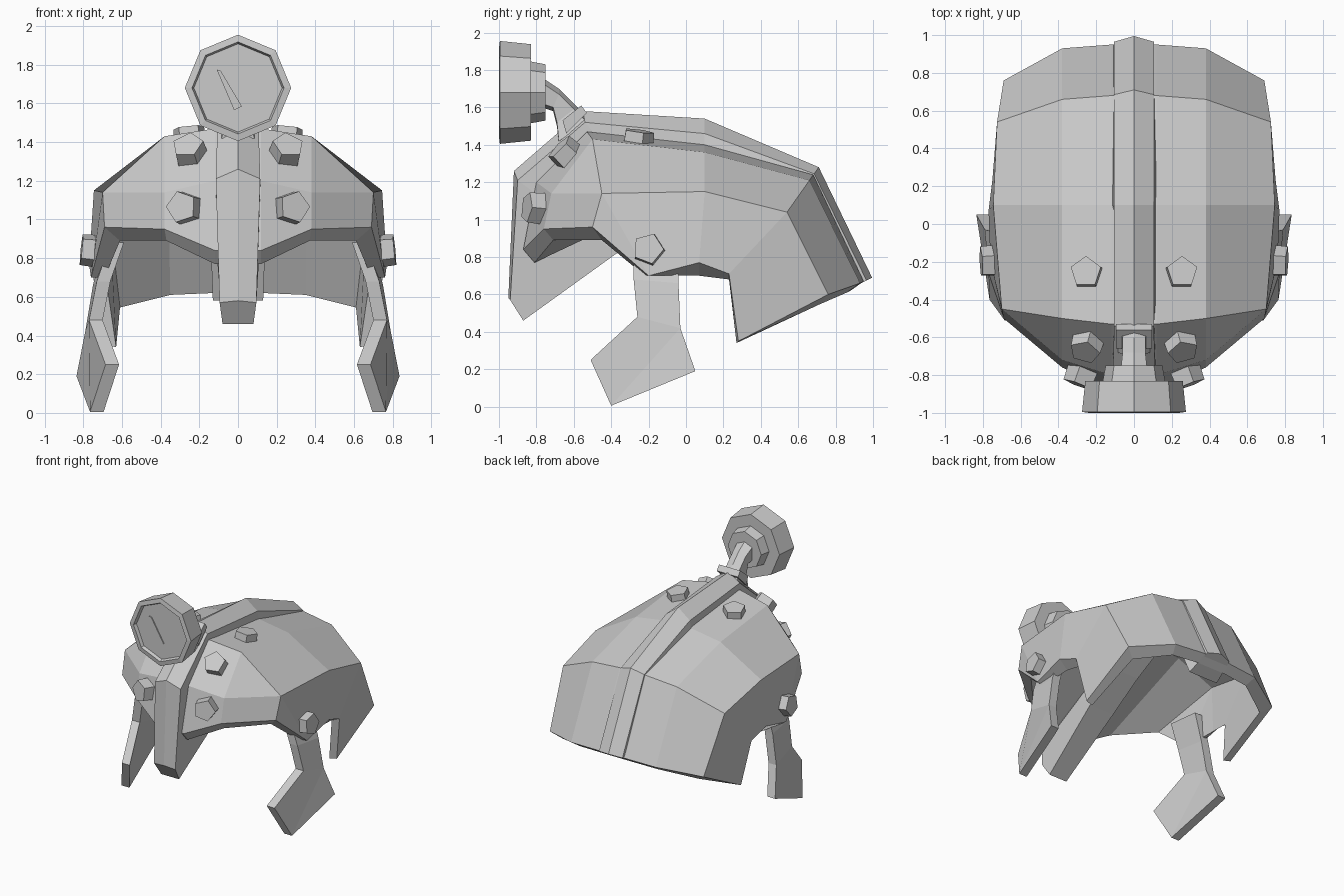
import bpy, bmesh
from mathutils import Vector, Matrix

if "Cube" in bpy.data.objects:
    bpy.data.objects.remove(bpy.data.objects["Cube"], do_unlink=True)

grey = bpy.data.materials.new("plain_grey")
grey.use_nodes = True
grey.diffuse_color = (0.6, 0.6, 0.6, 1)
grey.node_tree.nodes["Principled BSDF"].inputs["Base Color"].default_value = (0.6, 0.6, 0.6, 1)


def build(name, verts, faces):
    """Flat-shaded object from a few points."""
    bm = bmesh.new()
    vs = [bm.verts.new(v) for v in verts]
    for f in faces:
        bm.faces.new([vs[i] for i in f])
    bmesh.ops.recalc_face_normals(bm, faces=bm.faces)
    me = bpy.data.meshes.new(name)
    bm.to_mesh(me)
    bm.free()
    me.materials.append(grey)
    ob = bpy.data.objects.new(name, me)
    bpy.context.collection.objects.link(ob)
    return ob


def loft(name, rings):
    """Skin a list of equal closed rings and cap both ends."""
    n = len(rings[0])
    verts = [v for r in rings for v in r]
    faces = [(k * n + i, k * n + (i + 1) % n, (k + 1) * n + (i + 1) % n, (k + 1) * n + i)
             for k in range(len(rings) - 1) for i in range(n)]
    faces += [tuple(range(n)), tuple(range(len(verts) - n, len(verts)))]
    return build(name, verts, faces)


def ring(centre, normal, radius, sides, turn=0.0):
    """Regular polygon whose first corner points upward, then turned."""
    n = Vector(normal).normalized()
    up = Vector((0, 0, 1)) if abs(n.z) < 0.9 else Vector((0, 1, 0))
    up = (up - n * up.dot(n)).normalized()
    return [Vector(centre) + Matrix.Rotation(turn + 6.28319 * i / sides, 3, n) @ up * radius
            for i in range(sides)]


# Helmet shell half, keyed by row letter and column: A brow ... F back rim, S side edge
outer = {
    "A": [(.12, -.87, .84), (.38, -.76, .95), (.69, -.50, .96)],
    "B": [(.12, -.80, 1.20), (.38, -.72, 1.14)],
    "C": [(.12, -.53, 1.47), (.38, -.50, 1.43), (.70, -.45, 1.14)],
    "D": [(.12, .10, 1.40), (.38, .10, 1.36), (.745, .10, 1.15)],
    "E": [(.12, .68, 1.24), (.38, .66, 1.21), (.725, .54, 1.04)],
    "F": [(.12, .95, .67), (.38, .93, .66), (.69, .76, .60)],
    "S": [(.76, -.20, .70), (.77, .07, .77), (.75, .23, .71), (.69, .28, .35)],
}
# The lining runs straight from the brow to the crown
lining = {
    "a": [(.12, -.81, .77), (.37, -.71, .89), (.61, -.45, .89)],
    "d": [(.12, .08, 1.22), (.36, .08, 1.19), (.68, .08, 1.06)],
    "e": [(.12, .61, 1.15), (.36, .59, 1.12), (.66, .48, .98)],
    "f": [(.12, .88, .62), (.35, .86, .61), (.61, .71, .545)],
    "s": [(.69, -.22, .70), (.70, .07, .70), (.68, .23, .68), (.63, .27, .34)],
}
verts, index = [], {}
for key, points in {**outer, **lining}.items():
    for c, p in enumerate(points):
        index[key + str(c)] = len(verts)
        verts.append(p)
        if c == 0 and key not in "Ss":
            index[key + "m"] = len(verts)
            verts.append((0, p[1], p[2]))

patches = ["B1 C1 C2", "A1 B1 C2 A2", "a1 d1 d2", "a1 d2 a2"]
for path in ("AB", "BC", "CD", "DE", "EF", "ad", "de", "ef"):
    p, q = path
    patches += [f"{p}m {p}0 {q}0 {q}m", f"{p}0 {p}1 {q}1 {q}0"]
    if path in ("CD", "DE", "EF", "de", "ef"):
        patches.append(f"{p}1 {p}2 {q}2 {q}1")
# Side walls with the ear cut-out and rear flap
patches += ["A2 S0 C2", "C2 S0 S1 D2", "D2 S1 S2 E2", "E2 S2 S3 F2",
            "a2 s0 d2", "d2 s0 s1", "d2 s1 s2 e2", "e2 s2 s3 f2"]
# Rim joining shell and lining
rim = "Am A0 A1 A2 S0 S1 S2 S3 F2 F1 F0 Fm".split()
patches += [f"{a} {b} {b.lower()} {a.lower()}" for a, b in zip(rim, rim[1:])]
shell = build("helmet_shell", verts, [[index[k] for k in f.split()] for f in patches])
shell.modifiers.new("mirror", 'MIRROR')

# Peaked crest from the nose guard over the crown: centre, edge, base, half widths
stations = [
    ((-.95, .58), (-.94, .57), (-.87, .46), .095, .08),
    ((-.92, 1.26), (-.90, 1.21), (-.37, .82), .115, .11),
    ((-.55, 1.58), (-.54, 1.52), (-.10, 1.01), .105, .12),
    ((.10, 1.54), (.10, 1.46), (.10, 1.16), .105, .15),
    ((.71, 1.28), (.685, 1.245), (.56, 1.12), .105, .15),
    ((.995, .69), (.965, .675), (.79, .58), .105, .13),
]
loft("crest_and_nose_guard",
     [[(0, *c), (w, *e), (wb, *b), (-wb, *b), (-w, *e)] for c, e, b, w, wb in stations])

# Cheek guards: outer outline with thickness inward
outline = [(.66, -.28, .88), (.69, -.04, .88), (.75, -.04, .66), (.79, -.03, .42), (.835, .05, .19),
           (.765, -.40, .005), (.685, -.51, .25), (.77, -.26, .48), (.73, -.28, .68)]
for side, s in (("left", 1), ("right", -1)):
    plate = [(s * x, y, z) for x, y, z in outline]
    plate += [(s * (x - .07), y, z) for x, y, z in outline]
    n = len(outline)
    faces = [(i, (i + 1) % n, n + (i + 1) % n, n + i) for i in range(n)]
    for o in (0, n):
        faces += [(o, o + 1, o + 2, o + 8), (o + 8, o + 2, o + 3, o + 7),
                  (o + 7, o + 3, o + 5, o + 6), (o + 3, o + 4, o + 5)]
    build(side + "_cheek_guard", plate, faces)

    # Five-sided rivets: position, direction, turn
    rivets = {"crown": ((.25, -.26, 1.42), (.1, .13, 1), 0),
              "forehead": ((.25, -.64, 1.35), (.2, -.72, .68), 0),
              "brow": ((.275, -.80, 1.06), (.35, -.93, .1), -.31),
              "ear": ((.755, -.20, .84), (1, -.05, .1), -.37)}
    for name, (p, d, turn) in rivets.items():
        p = Vector((s * p[0], p[1], p[2]))
        d = Vector((s * d[0], d[1], d[2])).normalized()
        loft(side + "_" + name + "_rivet",
             [ring(p + d * h, d, r, 5, s * turn) for h, r in ((-.05, .09), (.055, .084))])

# Lamp: eight-sided housing with a recessed lens and stepped back
steps = [(-.75, .115), (-.75, .15), (-.83, .165), (-.83, .258), (-.995, .275),
         (-1, .238), (-.975, .228)]
loft("lamp_housing", [ring((0, y, 1.68), (0, -1, 0), r, 8) for y, r in steps])
needle = [(-.11, 1.775), (-.09, 1.77), (.02, 1.585), (-.02, 1.565)]
loft("lens_glint", [[(x, y, z) for x, z in needle] for y in (-.983, -.974)])

# Lamp arm flaring down to its foot on the crest: top, bottom, half width
arm = [((-.77, 1.76), (-.77, 1.60), .07), ((-.68, 1.70), (-.71, 1.58), .06),
       ((-.60, 1.62), (-.69, 1.50), .06), ((-.53, 1.55), (-.68, 1.40), .085)]
loft("lamp_arm", [[(0, *t), (w, t[0], t[1] - .03), (w, b[0], b[1] + .02), (0, *b),
                   (-w, b[0], b[1] + .02), (-w, t[0], t[1] - .03)] for t, b, w in arm])

# Strap clamping the arm to the crest
clamp = [[(-.66, 1.53), (-.56, 1.61)], [(-.64, 1.46), (-.53, 1.57)]]
loft("arm_clamp", [[(-.095, *p), (.095, *p), (.095, *q), (-.095, *q)] for p, q in clamp])
